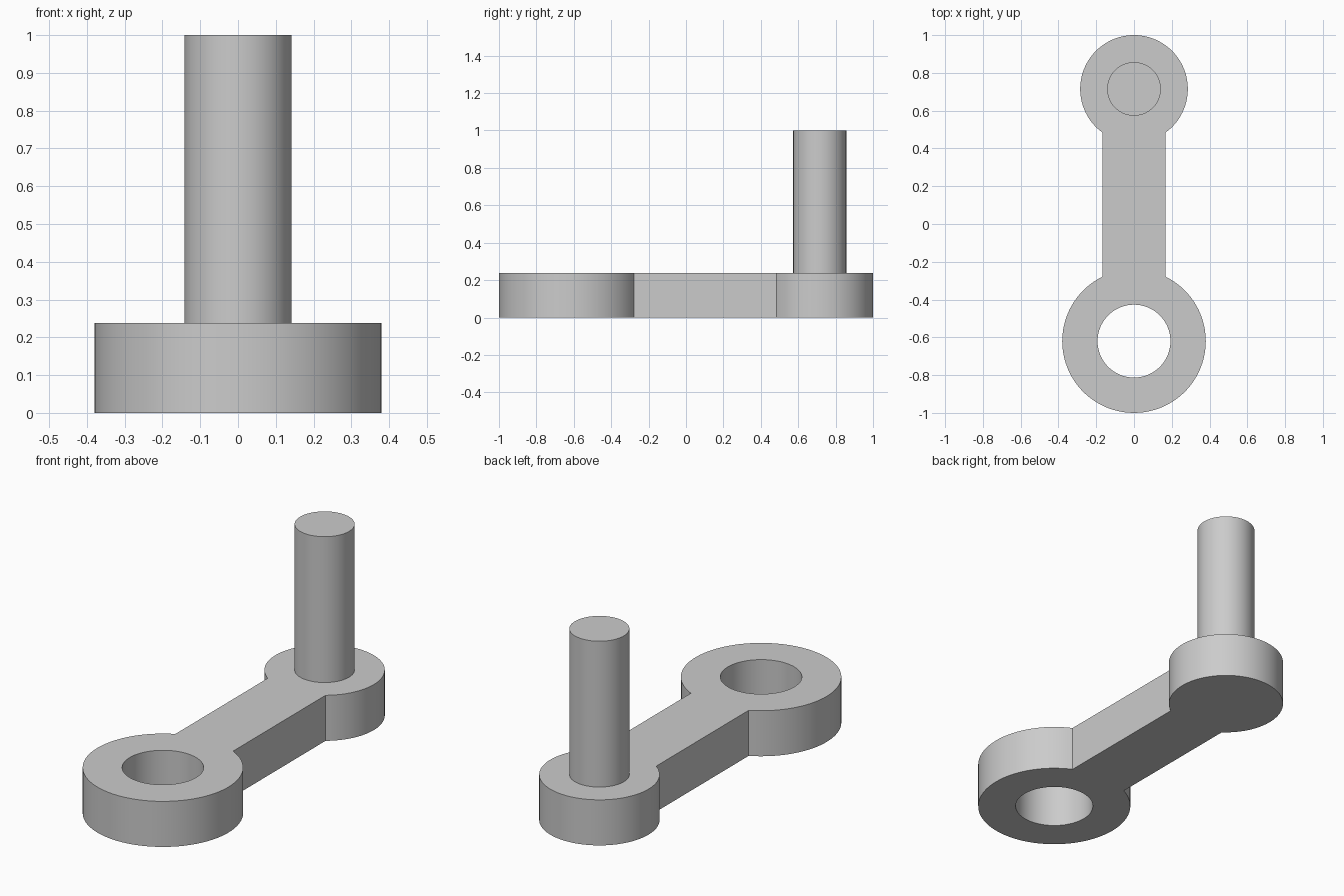
import bpy, bmesh
from math import asin, cos, sin, pi, radians

cube = bpy.data.objects.get("Cube")
if cube:
    bpy.data.objects.remove(cube, do_unlink=True)

THICK = 0.238        # arm thickness
HALF_WEB = 0.167     # half width of the straight web
BIG_Y, BIG_R, HOLE_R = -0.62, 0.38, 0.193
SMALL_Y, SMALL_R, PIN_R = 0.715, 0.285, 0.142

steel = bpy.data.materials.new("light_grey_metal")
steel.use_nodes = True
steel.diffuse_color = (0.6, 0.6, 0.6, 1)
steel.node_tree.nodes["Principled BSDF"].inputs["Base Color"].default_value = (0.6, 0.6, 0.6, 1)


def arc(cy, r, start, end, steps):
    angles = [start + (end - start) * i / steps for i in range(steps + 1)]
    return [(r * cos(a), cy + r * sin(a)) for a in angles]


def plate(name, loops, z0, z1):
    """Extrude a flat shape, bounded by closed loops, from z0 to z1."""
    bm = bmesh.new()
    edges = []
    for loop in loops:
        verts = [bm.verts.new((x, y, z0)) for x, y in loop]
        edges += [bm.edges.new((a, b)) for a, b in zip(verts, verts[1:] + verts[:1])]
    bmesh.ops.triangle_fill(bm, edges=edges, use_beauty=True, use_dissolve=False)
    top = bmesh.ops.extrude_face_region(bm, geom=bm.faces[:], use_keep_orig=True)
    moved = [v for v in top["geom"] if isinstance(v, bmesh.types.BMVert)]
    bmesh.ops.translate(bm, verts=moved, vec=(0, 0, z1 - z0))
    bmesh.ops.recalc_face_normals(bm, faces=bm.faces[:])
    mesh = bpy.data.meshes.new(name)
    bm.to_mesh(mesh)
    bm.free()
    obj = bpy.data.objects.new(name, mesh)
    bpy.context.collection.objects.link(obj)
    finish(obj)


def finish(obj):
    obj.data.materials.append(steel)
    bpy.ops.object.select_all(action="DESELECT")
    obj.select_set(True)
    bpy.context.view_layer.objects.active = obj
    bpy.ops.object.shade_smooth_by_angle(angle=radians(30))


# Crank arm: two round bosses joined by a straight web, bored through the large end
big = asin(HALF_WEB / BIG_R)
small = asin(HALF_WEB / SMALL_R)
outline = (arc(BIG_Y, BIG_R, pi / 2 + big, 2.5 * pi - big, 72)
           + arc(SMALL_Y, SMALL_R, small - pi / 2, 1.5 * pi - small, 72))
bore = arc(BIG_Y, HOLE_R, 0, 2 * pi, 64)[:-1]
plate("crank_arm", [outline, bore], 0, THICK)

# Upright pin on the small boss
bpy.ops.mesh.primitive_cylinder_add(vertices=64, radius=PIN_R, depth=1 - THICK,
                                    location=(0, SMALL_Y, (1 + THICK) / 2))
pin = bpy.context.object
pin.name = "crank_pin"
finish(pin)
